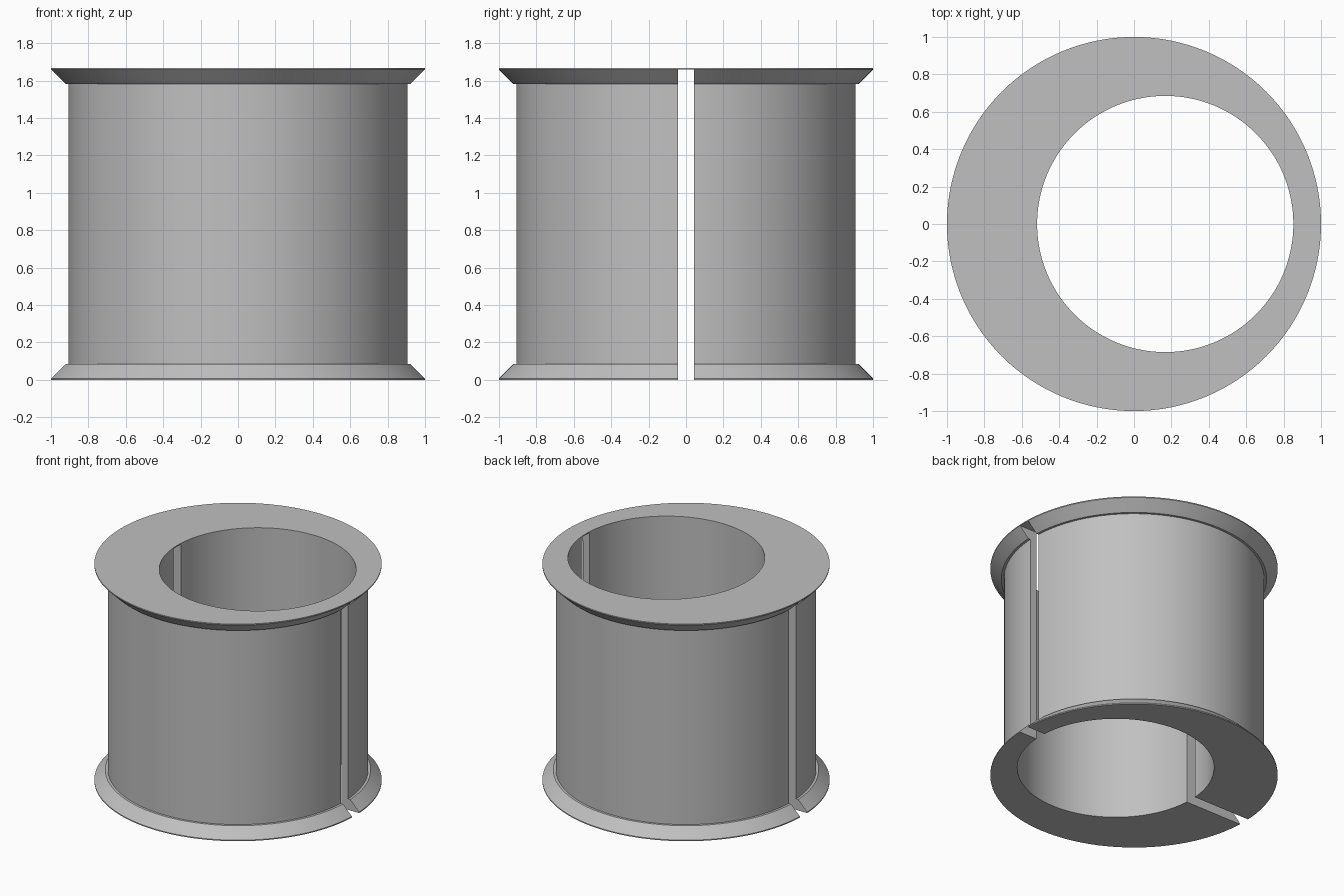
import bpy
import bmesh
from math import radians
from mathutils import Matrix, Vector

cube = bpy.data.objects.get("Cube")
if cube:
    bpy.data.objects.remove(cube, do_unlink=True)

HEIGHT = 1.667
SEGMENTS = 128
HOLE_X, HOLE_R = 0.167, 0.685
SLOT_WIDTH, LID = 0.088, 0.008

grey = bpy.data.materials.new("plain grey")
grey.use_nodes = True
colour = (0.53, 0.53, 0.53, 1)
grey.diffuse_color = colour
grey.node_tree.nodes["Principled BSDF"].inputs["Base Color"].default_value = colour


def add_object(name, bm):
    bmesh.ops.recalc_face_normals(bm, faces=bm.faces)
    mesh = bpy.data.meshes.new(name)
    bm.to_mesh(mesh)
    bm.free()
    obj = bpy.data.objects.new(name, mesh)
    bpy.context.collection.objects.link(obj)
    mesh.materials.append(grey)
    return obj


def lathe(name, profile):
    """Spin an (r, z) outline around z and close both ends."""
    bm = bmesh.new()
    verts = [bm.verts.new((r, 0, z)) for r, z in profile]
    edges = [bm.edges.new(pair) for pair in zip(verts, verts[1:])]
    bmesh.ops.spin(bm, geom=verts + edges, cent=(0, 0, 0), axis=(0, 0, 1),
                   angle=radians(360), steps=SEGMENTS)
    bmesh.ops.remove_doubles(bm, verts=bm.verts, dist=1e-4)
    bmesh.ops.holes_fill(bm, edges=[e for e in bm.edges if e.is_boundary], sides=0)
    return add_object(name, bm)


def cut(target, cutter):
    """Subtract the cutter and throw it away."""
    cutter.hide_render = True
    mod = target.modifiers.new("cut", 'BOOLEAN')
    mod.operation = 'DIFFERENCE'
    mod.solver = 'EXACT'
    mod.object = cutter
    bpy.ops.object.select_all(action='DESELECT')
    target.select_set(True)
    bpy.context.view_layer.objects.active = target
    bpy.ops.object.modifier_apply(modifier=mod.name)
    bpy.data.objects.remove(cutter, do_unlink=True)


# Flanged sleeve: lower half outline mirrored to the top
lower = [(1.0, 0), (1.0, 0.008), (0.924, 0.084), (0.906, 0.084)]
upper = [(r, HEIGHT - z) for r, z in reversed(lower)]
sleeve = lathe("flanged_sleeve", lower + upper)

# Off-centre bore
bm = bmesh.new()
bmesh.ops.create_cone(bm, cap_ends=True, segments=SEGMENTS, radius1=HOLE_R,
                      radius2=HOLE_R, depth=HEIGHT * 2,
                      matrix=Matrix.Translation((HOLE_X, 0, HEIGHT / 2)))
cut(sleeve, add_object("bore_cutter", bm))

# Slot through both walls, leaving a thin lid at the top
bm = bmesh.new()
bmesh.ops.create_cube(bm, size=1)
bmesh.ops.scale(bm, verts=bm.verts, vec=Vector((3, SLOT_WIDTH, HEIGHT)))
bmesh.ops.translate(bm, verts=bm.verts, vec=Vector((0, 0, HEIGHT / 2 - LID)))
cut(sleeve, add_object("slot_cutter", bm))

bpy.ops.object.shade_smooth_by_angle(angle=radians(30))
